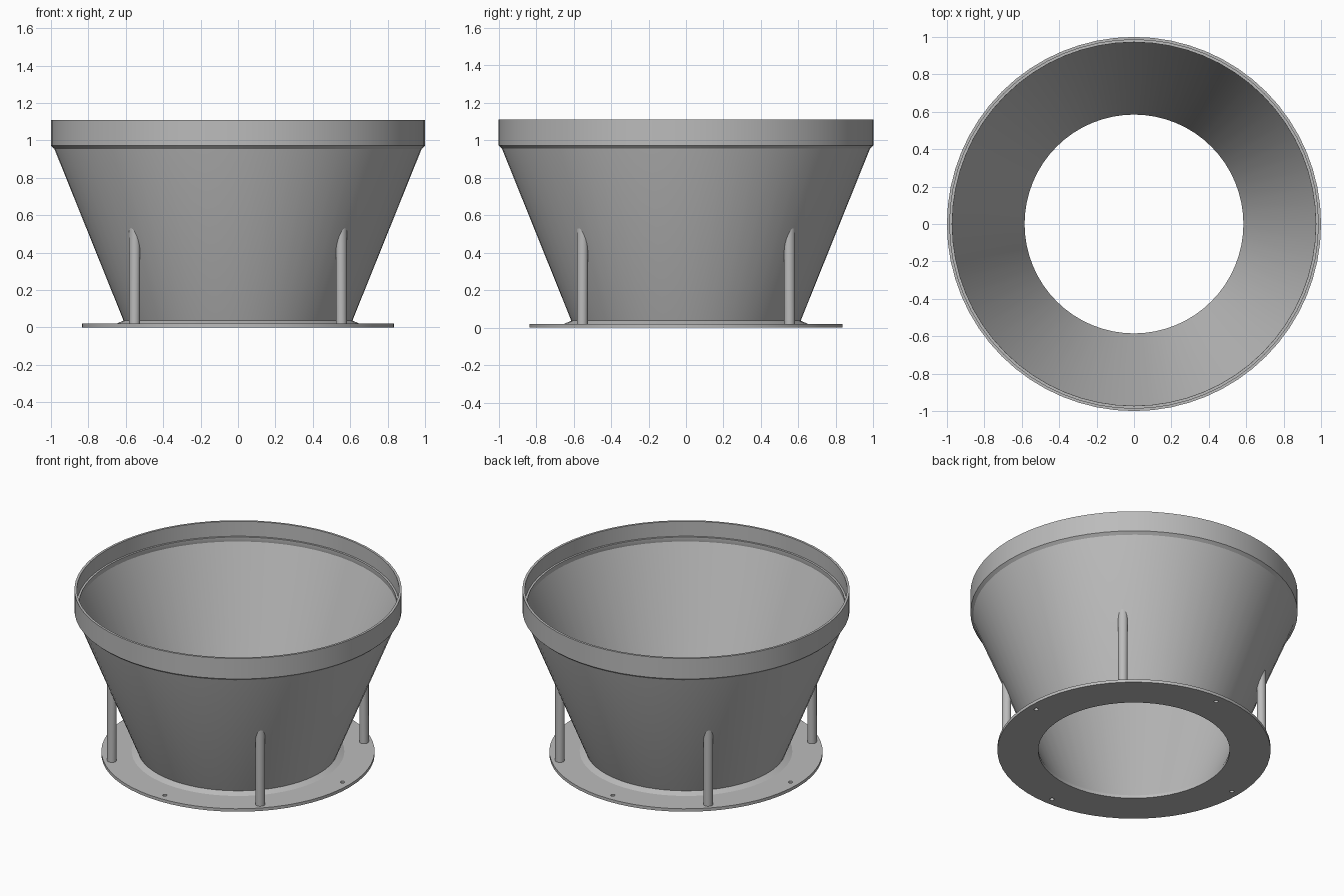
import bpy, bmesh, math
from mathutils import Matrix

cube = bpy.data.objects.get("Cube")
if cube:
    bpy.data.objects.remove(cube, do_unlink=True)

grey = bpy.data.materials.new("plain grey")
grey.use_nodes = True
grey.diffuse_color = (0.5, 0.5, 0.5, 1)
grey.node_tree.nodes["Principled BSDF"].inputs["Base Color"].default_value = (0.5, 0.5, 0.5, 1)

SIDES = 64


def finish(name, bm):
    bmesh.ops.recalc_face_normals(bm, faces=bm.faces)
    mesh = bpy.data.meshes.new(name)
    bm.to_mesh(mesh)
    bm.free()
    mesh.materials.append(grey)
    obj = bpy.data.objects.new(name, mesh)
    bpy.context.collection.objects.link(obj)
    return obj


def smooth(obj):
    bpy.ops.object.select_all(action="DESELECT")
    obj.select_set(True)
    bpy.context.view_layer.objects.active = obj
    bpy.ops.object.shade_smooth_by_angle(angle=math.radians(25))


def lathe(name, profile):
    """Revolve a closed (radius, height) profile about z."""
    bm = bmesh.new()
    rings = []
    for i in range(SIDES):
        a = math.tau * i / SIDES
        rings.append([bm.verts.new((r * math.cos(a), r * math.sin(a), z)) for r, z in profile])
    n = len(profile)
    for i in range(SIDES):
        here, there = rings[i], rings[(i + 1) % SIDES]
        for j in range(n):
            k = (j + 1) % n
            bm.faces.new((here[j], there[j], there[k], here[k]))
    return finish(name, bm)


def cylinder(bm, radius, height, x, y, z, sides):
    return bmesh.ops.create_cone(bm, cap_ends=True, segments=sides, radius1=radius, radius2=radius,
                                 depth=height, matrix=Matrix.Translation((x, y, z + height / 2)))["verts"]


# Flat mounting flange with four bolt holes
flange = lathe("mounting_flange", [(0.585, 0), (0.835, 0), (0.835, 0.02), (0.585, 0.02)])
bm = bmesh.new()
for i in range(4):
    a = math.pi / 2 * i
    cylinder(bm, 0.014, 0.2, 0.78 * math.cos(a), 0.78 * math.sin(a), -0.1, 16)
cutter = finish("bolt_hole_cutter", bm)
cutter.hide_render = True
cutter.hide_viewport = True
holes = flange.modifiers.new("bolt_holes", "BOOLEAN")
holes.operation = "DIFFERENCE"
holes.solver = "EXACT"
holes.object = cutter
bpy.context.view_layer.update()
cut_mesh = bpy.data.meshes.new_from_object(flange.evaluated_get(bpy.context.evaluated_depsgraph_get()))
flange.modifiers.clear()
flange.data = cut_mesh
bpy.data.objects.remove(cutter, do_unlink=True)
smooth(flange)

# Thin funnel wall with a chamfered foot
smooth(lathe("funnel_wall", [(0.585, 0.02), (0.65, 0.02), (0.612, 0.037), (0.982, 0.955),
                             (0.985, 0.972), (0.972, 0.98)]))

# Upright rim band with an inner ledge
smooth(lathe("rim_band", [(0.982, 0.955), (1, 0.972), (1, 1.11), (0.985, 1.11),
                          (0.985, 1.01), (0.972, 1.01), (0.972, 0.98)]))


# Four support posts, their tops cut to the slope of the funnel
def wall_height(radius):
    return 0.037 + (radius + 0.006 - 0.612) * (0.955 - 0.037) / (0.982 - 0.612)


for side, sx in (("left", 1), ("right", -1)):
    for end, sy in (("front", -1), ("back", 1)):
        bm = bmesh.new()
        for v in cylinder(bm, 0.029, 0.4, 0.553 * sx, 0.553 * sy, 0.015, 20):
            if v.co.z > 0.2:
                v.co.z = wall_height(math.hypot(v.co.x, v.co.y))
        smooth(finish(f"{end}_{side}_post", bm))
